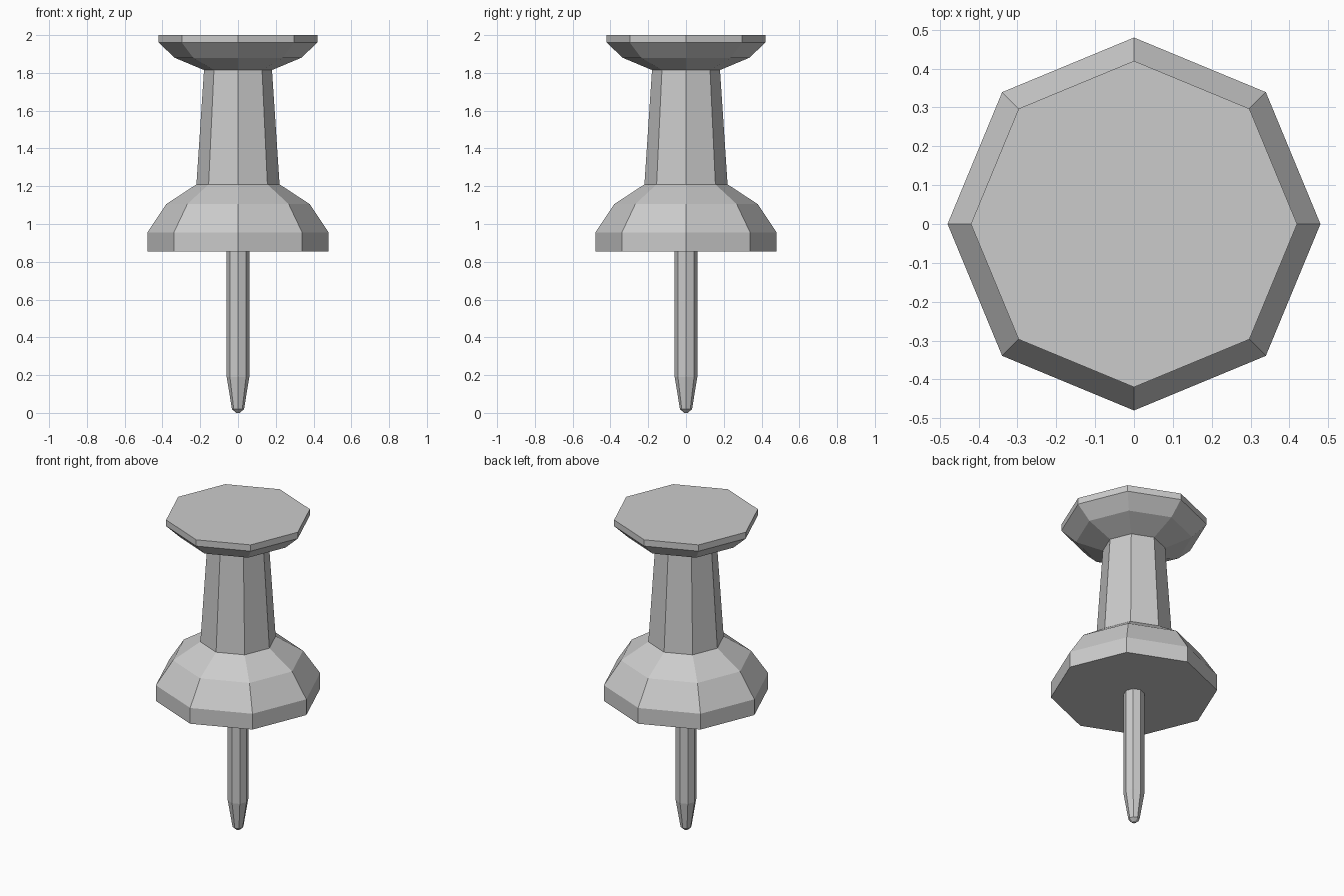
import bpy, bmesh
from math import cos, sin, tau

if "Cube" in bpy.data.objects:
    bpy.data.objects.remove(bpy.data.objects["Cube"])

SIDES = 8


def lathe(name, profile):
    """Closed eight-sided turned solid from (radius, z) pairs, bottom to top."""
    bm = bmesh.new()
    rings = [[bm.verts.new((r * cos(tau * i / SIDES), r * sin(tau * i / SIDES), z))
              for i in range(SIDES)] for r, z in profile]
    for low, high in zip(rings, rings[1:]):
        for i in range(SIDES):
            j = (i + 1) % SIDES
            bm.faces.new((low[i], low[j], high[j], high[i]))
    bm.faces.new(rings[0][::-1])
    bm.faces.new(rings[-1])
    mesh = bpy.data.meshes.new(name)
    bm.to_mesh(mesh)
    bm.free()
    obj = bpy.data.objects.new(name, mesh)
    bpy.context.collection.objects.link(obj)
    return obj


# Handle: flared collar, tapering grip and wide flat head
lathe("handle", [(0.48, 0.855), (0.48, 0.955), (0.38, 1.105), (0.22, 1.21),
                 (0.18, 1.815), (0.335, 1.88), (0.42, 1.96), (0.42, 2.0)])

# Needle: straight shaft with a tapered, blunted point
lathe("needle", [(0.01, 0.0), (0.032, 0.02), (0.06, 0.19), (0.06, 0.855)])
